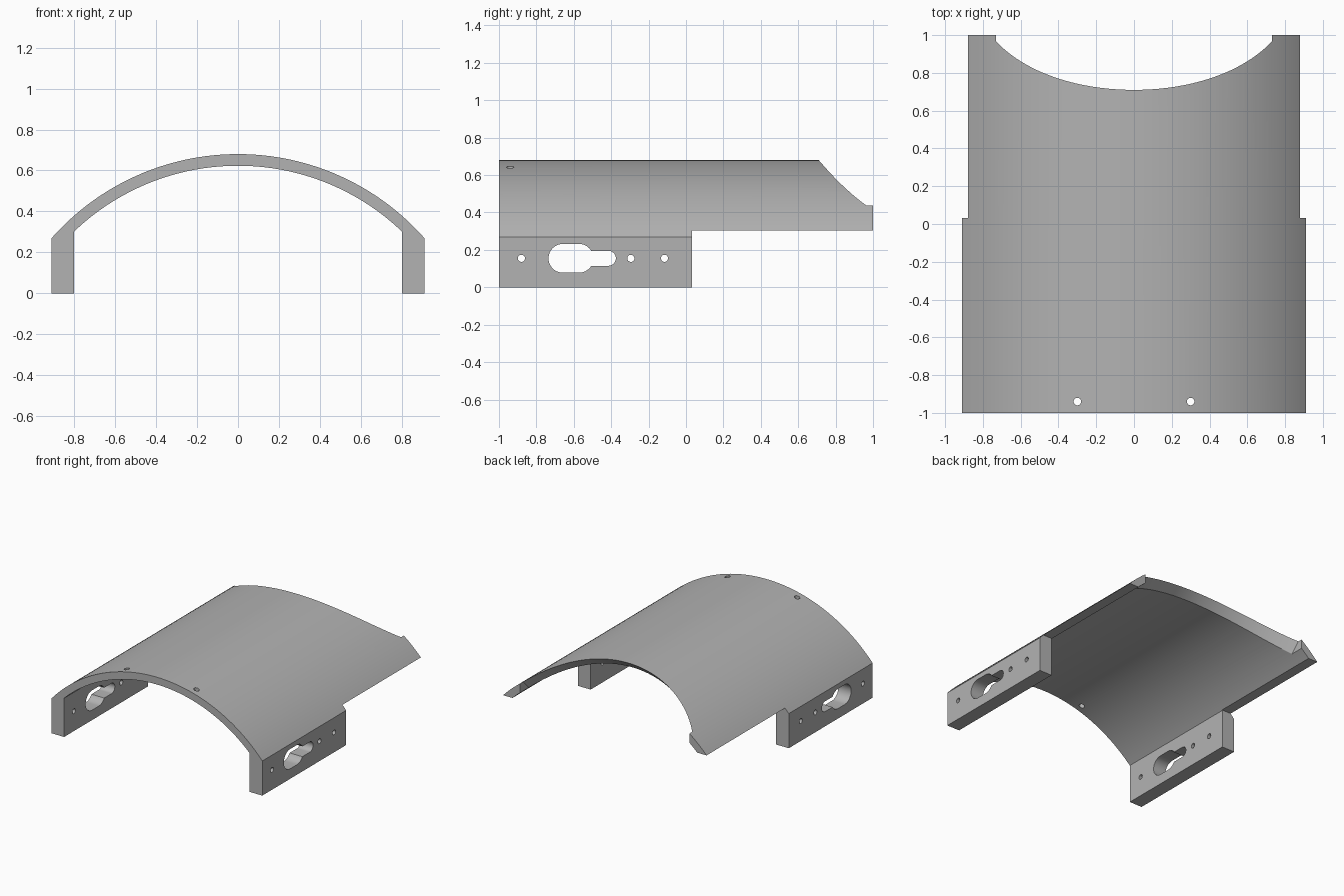
import bpy
import bmesh
from math import sin, cos, asin, pi, sqrt
from mathutils import Vector

cube = bpy.data.objects.get("Cube")
if cube:
    bpy.data.objects.remove(cube, do_unlink=True)

grey = bpy.data.materials.new("plain_grey")
grey.use_nodes = True
colour = (0.45, 0.45, 0.45, 1)
grey.diffuse_color = colour
grey.node_tree.nodes["Principled BSDF"].inputs["Base Color"].default_value = colour


def prism(name, points, along):
    """Solid made by sweeping a closed outline along a vector."""
    bm = bmesh.new()
    face = bm.faces.new([bm.verts.new(p) for p in points])
    swept = bmesh.ops.extrude_face_region(bm, geom=[face])["geom"]
    verts = [v for v in swept if isinstance(v, bmesh.types.BMVert)]
    bmesh.ops.translate(bm, verts=verts, vec=Vector(along))
    bmesh.ops.recalc_face_normals(bm, faces=bm.faces)
    mesh = bpy.data.meshes.new(name)
    bm.to_mesh(mesh)
    bm.free()
    obj = bpy.data.objects.new(name, mesh)
    bpy.context.collection.objects.link(obj)
    return obj


def arc(radius, half_width, steps=64):
    """Points of the roof arc from +x to -x."""
    a = asin(half_width / radius)
    angles = [a - 2 * a * i / steps for i in range(steps + 1)]
    return [(radius * sin(t), radius * cos(t) - ARC_DROP) for t in angles]


def stadium(a, b, r, steps=20):
    """Rounded slot outline between centres a and b."""
    pts = []
    for centre, start in ((b, -pi / 2), (a, pi / 2)):
        for i in range(steps + 1):
            t = start + pi * i / steps
            pts.append((centre + r * cos(t), r * sin(t)))
    return pts


# Arched cover with a straight leg on each side
ARC_DROP = 0.535
HALF, INNER, STEP_Y, HOLE_Z = 0.91, 0.8, 0.033, 0.155
outer = arc(1.215, HALF)
inner = arc(1.158, INNER)
outline = ([(HALF, 0)] + outer + [(-HALF, 0), (-INNER, 0)]
           + inner[::-1] + [(INNER, 0)])
cover = prism("arched_cover", [(x, -1, z) for x, z in outline], (0, 2, 0))
cover.data.materials.append(grey)

cutters = []

# Rear half has no legs
cutters.append(prism("leg_cutter", [(-1, STEP_Y, -1), (1, STEP_Y, -1),
                                    (1, STEP_Y, 0.305), (-1, STEP_Y, 0.305)], (0, 2, 0)))

# Slanted round scoop at the rear edge
SCOOP_R, SCOOP_X, LOW = 0.931, 0.73, 0.48
scoop = [(SCOOP_X, 2.5)]
a = asin(SCOOP_X / SCOOP_R)
for i in range(65):
    t = a - 2 * a * i / 64
    scoop.append((SCOOP_R * sin(t), 0.71 + SCOOP_R * (1 - cos(t)) * sqrt(2)))
scoop.append((-SCOOP_X, 2.5))
cutters.append(prism("scoop_cutter", [(x, y - LOW, 0.68 - LOW) for x, y in scoop],
                     (0, 0.8, 0.8)))

# Keyhole slots and screw holes through both legs
slots = [(-0.658, -0.572, 0.077), (-0.6, -0.415, 0.04)]
slots += [(y, y, 0.019) for y in (-0.88, -0.295, -0.115)]
for start, end, r in slots:
    pts = [(-1.2, y, HOLE_Z + z) for y, z in stadium(start, end, r)]
    if start == end:
        pts = [(-1.2, start + r * cos(k * pi / 12), HOLE_Z + r * sin(k * pi / 12))
               for k in range(24)]
    cutters.append(prism("slot_cutter", pts, (2.4, 0, 0)))

# Two small vertical holes near the front of the roof
for side in (-1, 1):
    pts = [(side * 0.3 + 0.02 * cos(k * pi / 12), -0.94 + 0.02 * sin(k * pi / 12), 0.4)
           for k in range(24)]
    cutters.append(prism("roof_hole_cutter", pts, (0, 0, 0.5)))

# Cut everything, then drop the cutters
bpy.context.view_layer.objects.active = cover
cover.select_set(True)
for cutter in cutters:
    cutter.hide_render = True
    mod = cover.modifiers.new("cut", 'BOOLEAN')
    mod.operation = 'DIFFERENCE'
    mod.solver = 'EXACT'
    mod.object = cutter
    bpy.ops.object.modifier_apply(modifier=mod.name)
    bpy.data.objects.remove(cutter, do_unlink=True)

bpy.ops.object.shade_smooth_by_angle(angle=pi / 6)
